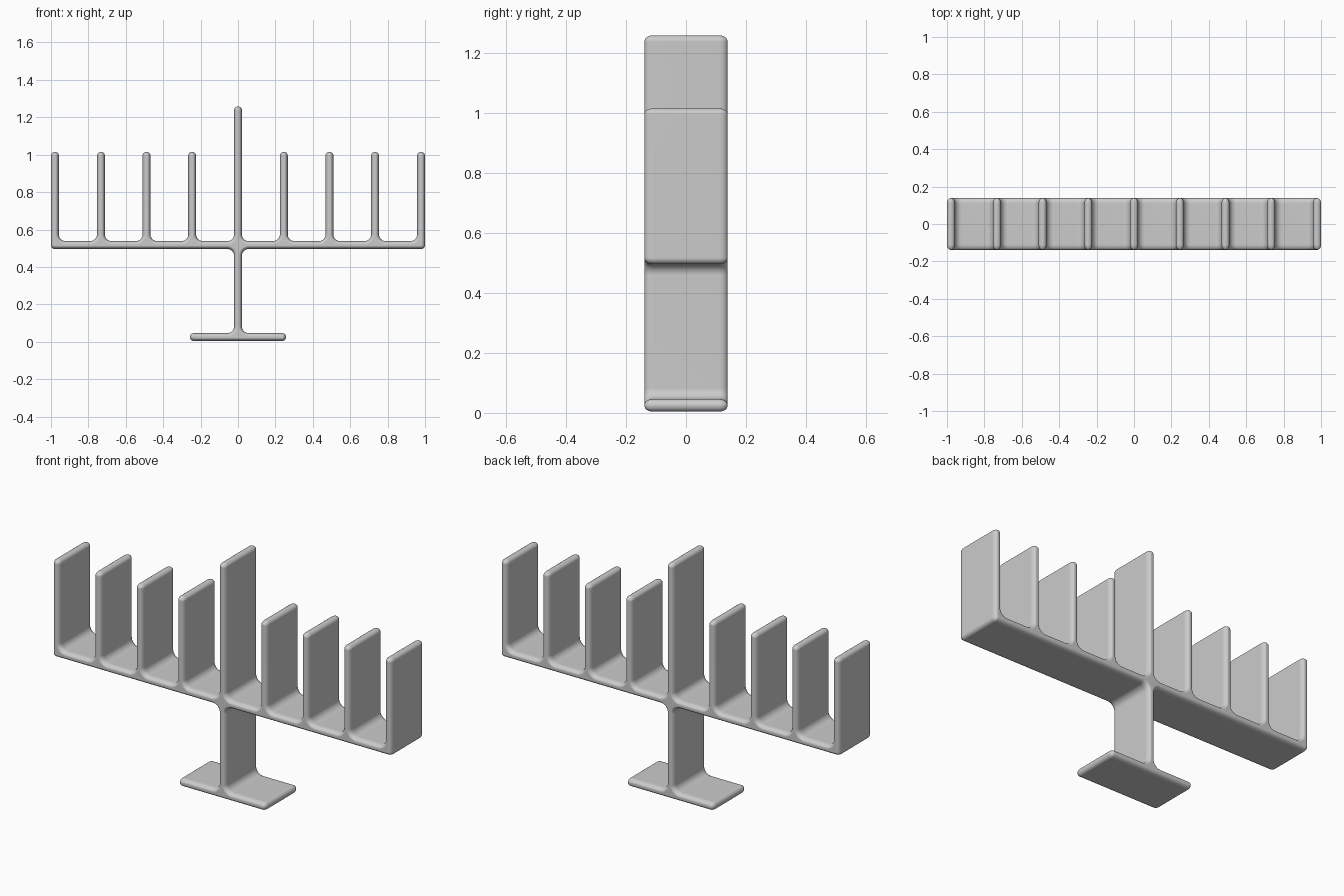
import bpy, bmesh, math
from mathutils import Vector

cube = bpy.data.objects.get("Cube")
if cube:
    bpy.data.objects.remove(cube, do_unlink=True)

HALF = 0.021          # half thickness of every plate
DEPTH = 0.138         # half depth along y
FILLET = 0.036        # radius where plates meet
RIM_IN, RIM_Y = 0.018, 0.028   # rounding of the front and back rims
BASE_LOW, BAR_LOW = 0.004, 0.496
BASE_TOP, BAR_TOP = BASE_LOW + 2 * HALF, BAR_LOW + 2 * HALF
ARM_TOP, CENTRE_TOP = 1.015, 1.258

metal = bpy.data.materials.new("light grey")
metal.use_nodes = True
GREY = (0.6, 0.6, 0.6, 1)
metal.diffuse_color = GREY
metal.node_tree.nodes["Principled BSDF"].inputs["Base Color"].default_value = GREY


def silhouette():
    """Square-cornered outline: foot, stem, bar and upright holders."""
    right = [(0.257, BASE_LOW), (0.257, BASE_TOP), (HALF, BASE_TOP),
             (HALF, BAR_LOW), (1, BAR_LOW), (1, ARM_TOP),
             (1 - 2 * HALF, ARM_TOP), (1 - 2 * HALF, BAR_TOP)]
    for x in (0.733, 0.489, 0.245):
        right += [(x + HALF, BAR_TOP), (x + HALF, ARM_TOP),
                  (x - HALF, ARM_TOP), (x - HALF, BAR_TOP)]
    right += [(HALF, BAR_TOP), (HALF, CENTRE_TOP)]
    left = [(-x, z) for x, z in reversed(right)]
    return [Vector(p) for p in right + left]


def rounded(points, inset, steps=6):
    """Round each corner of the outline, shrunk inward by inset."""
    result = []
    for i, p in enumerate(points):
        a = (p - points[i - 1]).normalized()
        b = (points[(i + 1) % len(points)] - p).normalized()
        convex = a.x * b.y - a.y * b.x > 0
        r = HALF - 0.0005 if convex else FILLET
        size = r - inset if convex else r + inset
        centre = p + (b - a) * r
        for s in range(steps + 1):
            t = math.pi / 2 * s / steps
            result.append(centre + (a * math.sin(t) - b * math.cos(t)) * size)
    return result


# Stack rounded outlines from front to back, then skin them
corners = silhouette()
angles = [math.pi / 2 * k / 5 for k in range(6)]
layers = [(RIM_IN * (1 - math.cos(t)), DEPTH - RIM_Y + RIM_Y * math.sin(t))
          for t in angles]
stack = [(d, -y) for d, y in reversed(layers)] + layers

bm = bmesh.new()
rings = [[bm.verts.new((p.x, y, p.y)) for p in rounded(corners, d)]
         for d, y in stack]
for near, far in zip(rings, rings[1:]):
    for i in range(len(near)):
        bm.faces.new((near[i - 1], near[i], far[i], far[i - 1]))
bm.faces.new(rings[0])
bm.faces.new(rings[-1])
bmesh.ops.recalc_face_normals(bm, faces=bm.faces)

mesh = bpy.data.meshes.new("candelabrum")
bm.to_mesh(mesh)
bm.free()
mesh.materials.append(metal)
body = bpy.data.objects.new("candelabrum", mesh)
bpy.context.collection.objects.link(body)

# Smooth rounded edges while keeping the broad plates flat
bpy.ops.object.select_all(action="DESELECT")
body.select_set(True)
bpy.context.view_layer.objects.active = body
bpy.ops.object.shade_smooth_by_angle(angle=math.radians(50))
weighted = body.modifiers.new("flat plates", "WEIGHTED_NORMAL")
weighted.keep_sharp = True
